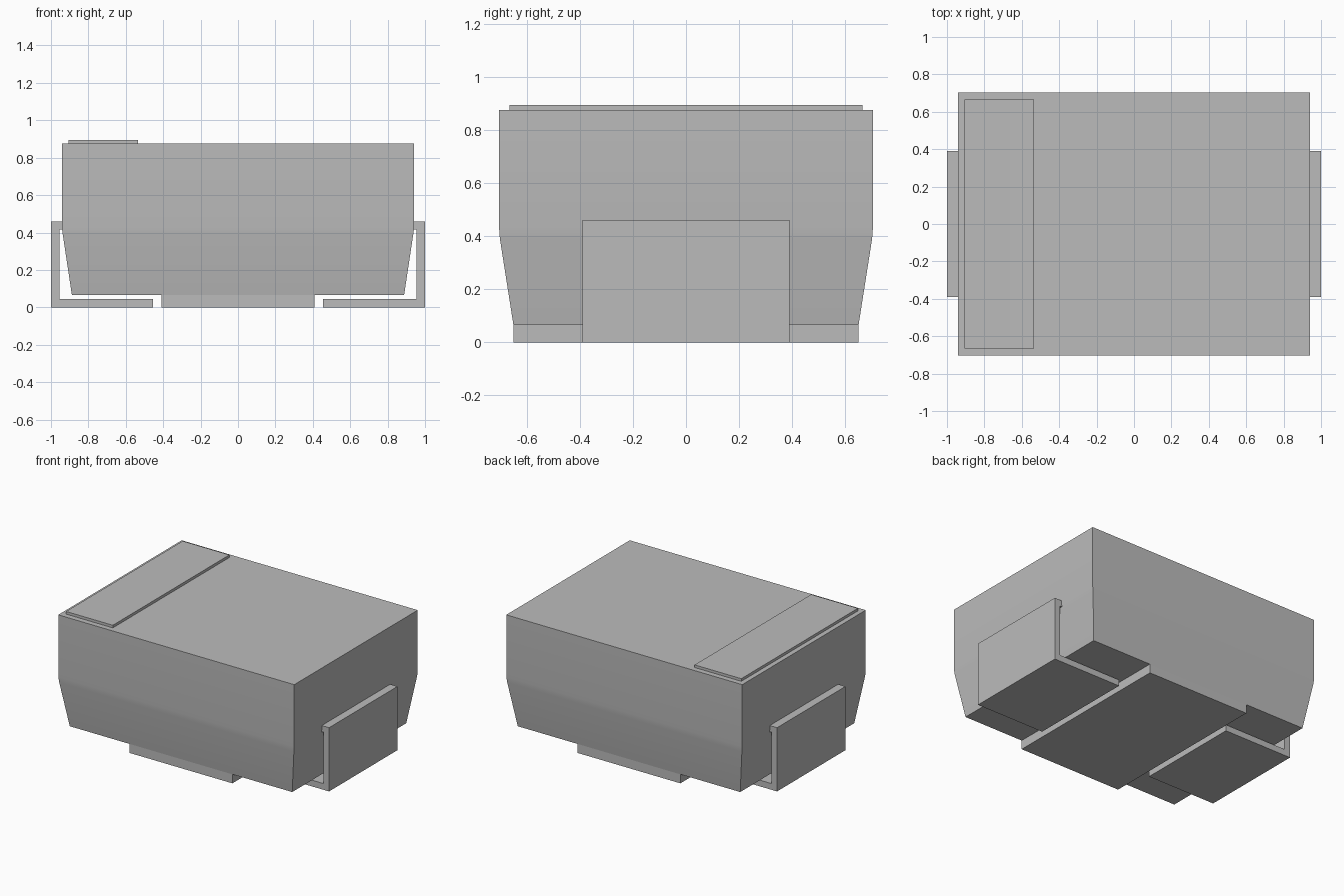
import bpy
import bmesh
import math

cube = bpy.data.objects.get("Cube")
if cube:
    bpy.data.objects.remove(cube, do_unlink=True)

grey = bpy.data.materials.new("neutral grey")
grey.use_nodes = True
colour = (0.5, 0.5, 0.5, 1)
grey.diffuse_color = colour
grey.node_tree.nodes["Principled BSDF"].inputs["Base Color"].default_value = colour


def finish(name, bm):
    bmesh.ops.recalc_face_normals(bm, faces=bm.faces)
    mesh = bpy.data.meshes.new(name)
    bm.to_mesh(mesh)
    bm.free()
    mesh.materials.append(grey)
    obj = bpy.data.objects.new(name, mesh)
    bpy.context.collection.objects.link(obj)
    return obj


def box(name, x0, x1, half_y, z0, z1):
    bm = bmesh.new()
    bmesh.ops.create_cube(bm, size=1)
    bmesh.ops.scale(bm, verts=bm.verts, vec=(x1 - x0, 2 * half_y, z1 - z0))
    bmesh.ops.translate(bm, verts=bm.verts, vec=((x0 + x1) / 2, 0, (z0 + z1) / 2))
    return finish(name, bm)


# Moulded body: rectangular rings with a softened break above the tapered base
bm = bmesh.new()
rings = []
for z, hx, hy in ((0.065, 0.888, 0.65), (0.39, 0.937, 0.701),
                  (0.43, 0.942, 0.704), (0.875, 0.942, 0.704)):
    rings.append([bm.verts.new((sx * hx, sy * hy, z))
                  for sx, sy in ((-1, -1), (1, -1), (1, 1), (-1, 1))])
for low, high in zip(rings, rings[1:]):
    for i in range(4):
        j = (i + 1) % 4
        bm.faces.new((low[i], low[j], high[j], high[i]))
bm.faces.new(rings[0])
bm.faces.new(rings[-1])
body = finish("body", bm)
bpy.ops.object.select_all(action="DESELECT")
body.select_set(True)
bpy.context.view_layer.objects.active = body
bpy.ops.object.shade_smooth_by_angle(angle=math.radians(30))

# Raised base pad and the polarity bar on top
box("base_pad", -0.41, 0.41, 0.65, 0, 0.065)
box("polarity_bar", -0.907, -0.534, 0.665, 0.875, 0.894)

# Folded metal terminals, one extruded profile mirrored to each end
profile = ((0.455, 0), (1, 0), (1, 0.46), (0.93, 0.46),
           (0.93, 0.415), (0.955, 0.415), (0.955, 0.045), (0.455, 0.045))
for name, side in (("left_terminal", 1), ("right_terminal", -1)):
    bm = bmesh.new()
    face = bm.faces.new([bm.verts.new((side * x, -0.39, z)) for x, z in profile])
    sweep = bmesh.ops.extrude_face_region(bm, geom=[face], use_keep_orig=True)
    moved = [v for v in sweep["geom"] if isinstance(v, bmesh.types.BMVert)]
    bmesh.ops.translate(bm, verts=moved, vec=(0, 0.78, 0))
    finish(name, bm)
